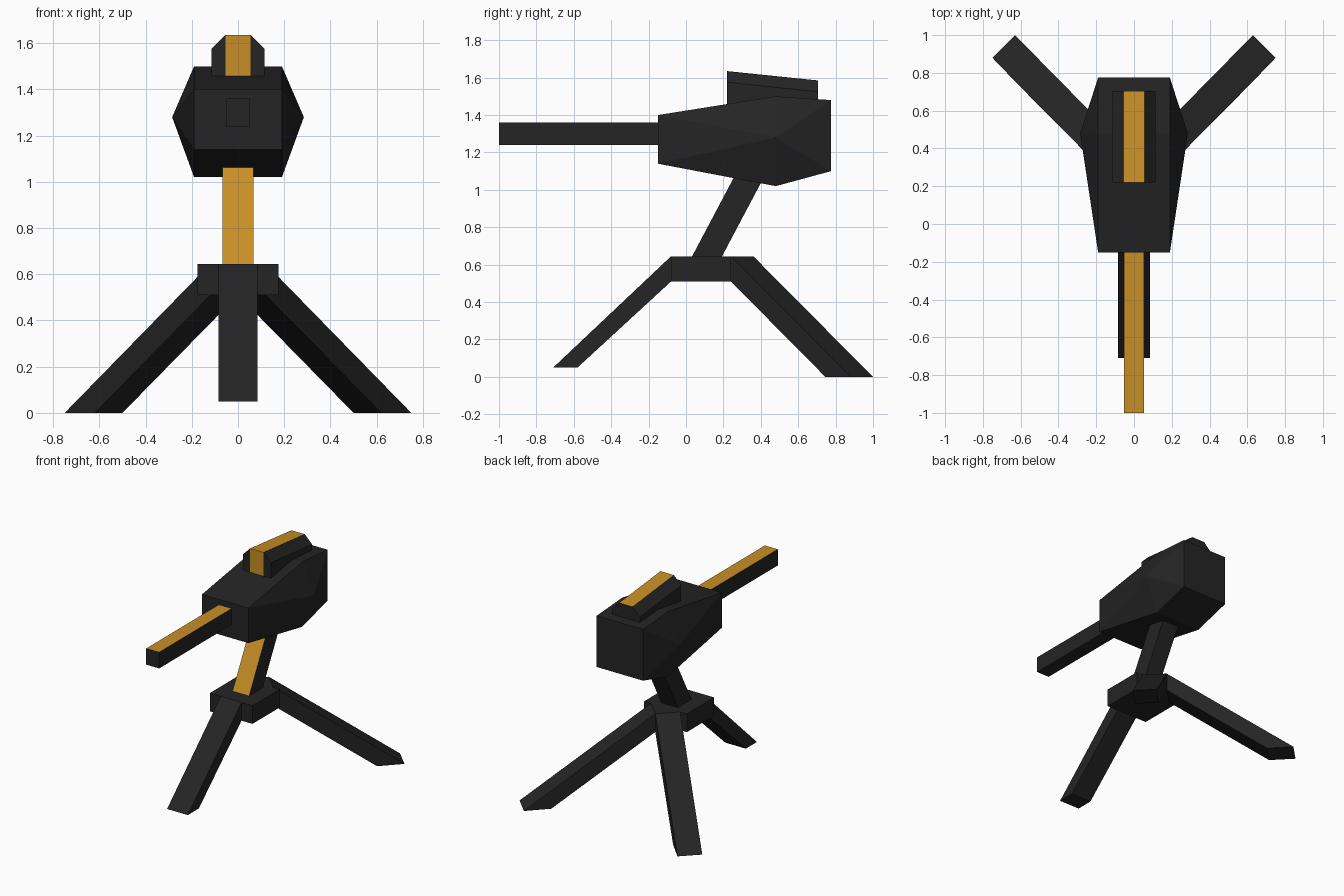
import bpy, bmesh
from mathutils import Vector

cube = bpy.data.objects.get("Cube")
if cube:
    bpy.data.objects.remove(cube, do_unlink=True)


def material(name, rgb):
    m = bpy.data.materials.new(name)
    m.use_nodes = True
    col = (*rgb, 1.0)
    m.diffuse_color = col
    bsdf = m.node_tree.nodes["Principled BSDF"]
    bsdf.inputs["Base Color"].default_value = col
    bsdf.inputs["Roughness"].default_value = 0.8
    return m


BLACK = material("matte black", (0.018, 0.018, 0.018))
GOLD = material("gold", (0.58, 0.275, 0.02))


def finish(name, bm, gold_dirs=()):
    """Make the object; faces looking along any gold direction turn gold."""
    bmesh.ops.recalc_face_normals(bm, faces=bm.faces)
    bm.normal_update()
    for f in bm.faces:
        f.material_index = int(any(f.normal.dot(Vector(d)) > 0.8 for d in gold_dirs))
    me = bpy.data.meshes.new(name)
    bm.to_mesh(me)
    bm.free()
    me.materials.append(BLACK)
    me.materials.append(GOLD)
    ob = bpy.data.objects.new(name, me)
    bpy.context.collection.objects.link(ob)
    return ob


def loft(name, ring_a, ring_b, gold_dirs=()):
    """Join two matching rings of points into a closed solid."""
    bm = bmesh.new()
    a = [bm.verts.new(p) for p in ring_a]
    b = [bm.verts.new(p) for p in ring_b]
    n = len(a)
    bm.faces.new(a)
    bm.faces.new(b[::-1])
    for i in range(n):
        j = (i + 1) % n
        bm.faces.new((a[i], b[i], b[j], a[j]))
    return finish(name, bm, gold_dirs)


def extrude_x(name, profile, half, gold_dirs=()):
    """Sweep a (y, z) side profile across the width."""
    return loft(name, [(-half, y, z) for y, z in profile],
                [(half, y, z) for y, z in profile], gold_dirs)


UP, FRONT = (0, 0, 1), (0, -1, 0)

# Hub with a pointed back that carries the two rear legs
half_hub = [(0.175, -0.08), (0.175, 0.24), (0.12, 0.24)]
hub = half_hub + [(0, 0.36)] + [(-x, y) for x, y in half_hub[::-1]]
loft("hub", [(x, y, 0.51) for x, y in hub], [(x, y, 0.645) for x, y in hub])

# Front leg
extrude_x("front_leg", [(-0.08, 0.645), (-0.08, 0.51), (-0.58, 0.05), (-0.71, 0.05)], 0.085)

# Rear legs, splayed diagonally and cut flat at the ground
for s, side in ((1, "left"), (-1, "right")):
    top = [(s * 0.12, 0.24, 0.645), (0, 0.36, 0.645), (0, 0.36, 0.51), (s * 0.12, 0.24, 0.51)]
    foot = [(s * 0.75, 0.88, 0), (s * 0.63, 1.0, 0), (s * 0.50, 0.865, 0), (s * 0.62, 0.745, 0)]
    loft("rear_leg_" + side, top, foot)

# Slanted neck with a gold front
extrude_x("neck", [(0.03, 0.64), (0.19, 0.64), (0.455, 1.14), (0.295, 1.14)], 0.068, [FRONT])

# Faceted body: square ends, six-sided middle
bm = bmesh.new()
W = 0.19


def verts(points):
    return [bm.verts.new(p) for p in points]


def square(y, lo, hi):
    return verts([(-W, y, lo), (W, y, lo), (W, y, hi), (-W, y, hi)])


front, back = square(-0.15, 1.14, 1.40), square(0.775, 1.10, 1.48)
mid = square(0.48, 1.02, 1.50)
tip = verts([(-0.285, 0.48, 1.28), (0.285, 0.48, 1.28)])
for end in (front, back):
    bm.faces.new(end)
    for lo, hi in ((0, 1), (2, 3)):
        bm.faces.new((end[lo], end[hi], mid[hi], mid[lo]))
    for t, lo, hi in ((tip[0], 0, 3), (tip[1], 1, 2)):
        bm.faces.new((end[lo], end[hi], t))
        bm.faces.new((end[hi], mid[hi], t))
        bm.faces.new((end[lo], mid[lo], t))
finish("body", bm)

# Barrel with a gold top
extrude_x("barrel", [(-1, 1.24), (-0.15, 1.24), (-0.15, 1.36), (-1, 1.36)], 0.053, [UP])

# Sight: gold-topped centre and chamfered black flanks
extrude_x("sight_centre", [(0.22, 1.45), (0.705, 1.45), (0.705, 1.585), (0.22, 1.635)],
          0.055, [UP, FRONT])
for s, side in ((1, "left"), (-1, "right")):
    def flank(y, drop):
        return [(s * 0.055, y, 1.45), (s * 0.115, y, 1.45),
                (s * 0.115, y, 1.575 - drop), (s * 0.055, y, 1.635 - drop)]
    loft("sight_flank_" + side, flank(0.22, 0), flank(0.705, 0.05))
